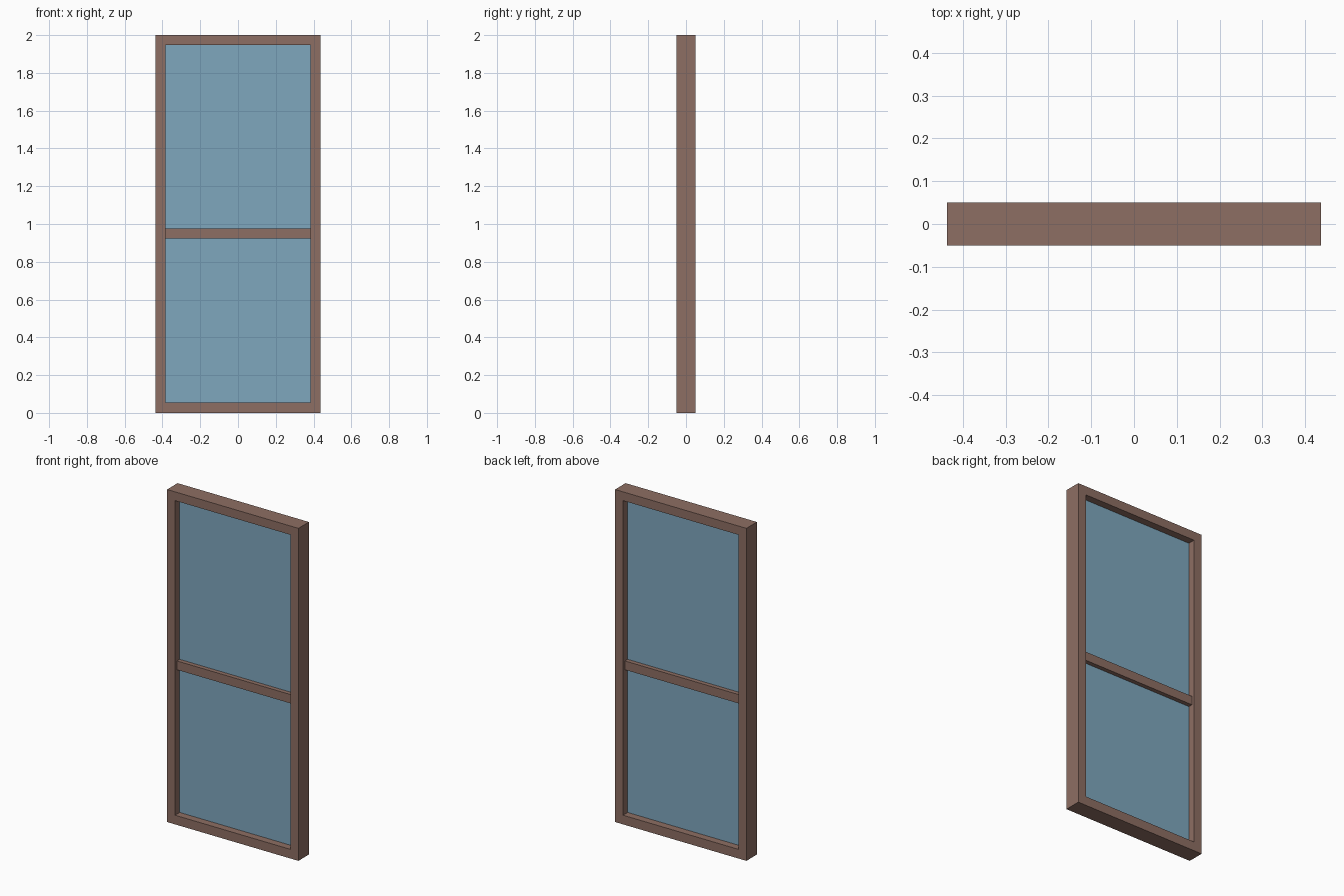
import bpy

if "Cube" in bpy.data.objects:
    bpy.data.objects.remove(bpy.data.objects["Cube"])


def srgb(r, g, b):
    def lin(c):
        c /= 255
        return c / 12.92 if c <= 0.04045 else ((c + 0.055) / 1.055) ** 2.4
    return (lin(r), lin(g), lin(b), 1.0)


def material(name, rgb):
    m = bpy.data.materials.new(name)
    m.diffuse_color = srgb(*rgb)
    m.use_nodes = True
    m.node_tree.nodes["Principled BSDF"].inputs["Base Color"].default_value = m.diffuse_color
    return m


WOOD = material("brown_frame", (141, 110, 99))
GLASS = material("blue_glass", (127, 167, 190))


def prism(name, outline, faces, depth, mat):
    """Extrude flat XZ faces symmetrically about y = 0."""
    mesh = bpy.data.meshes.new(name)
    mesh.from_pydata([(x, 0, z) for x, z in outline], [], faces)
    mesh.materials.append(mat)
    obj = bpy.data.objects.new(name, mesh)
    bpy.context.collection.objects.link(obj)
    mod = obj.modifiers.new("thickness", 'SOLIDIFY')
    mod.thickness = depth
    mod.offset = 0
    return obj


def rect(x, z0, z1):
    return [(-x, z0), (x, z0), (x, z1), (-x, z1)]


W, H, T = 0.437, 2.0, 0.053   # half width, height, frame bar width
IN = W - T

# Outer frame: a rectangular ring
prism("outer_frame", rect(W, 0, H) + rect(IN, T + 0.002, H - T),
      [(i, (i + 1) % 4, (i + 1) % 4 + 4, i + 4) for i in range(4)], 0.10, WOOD)

# Middle rail, thinner than the frame
prism("middle_rail", rect(IN, 0.923, 0.976), [(0, 1, 2, 3)], 0.064, WOOD)

# Glass panes above and below the rail
for name, z0, z1 in (("lower_pane", T + 0.002, 0.923), ("upper_pane", 0.976, H - T)):
    prism(name, rect(IN, z0, z1), [(0, 1, 2, 3)], 0.012, GLASS)
